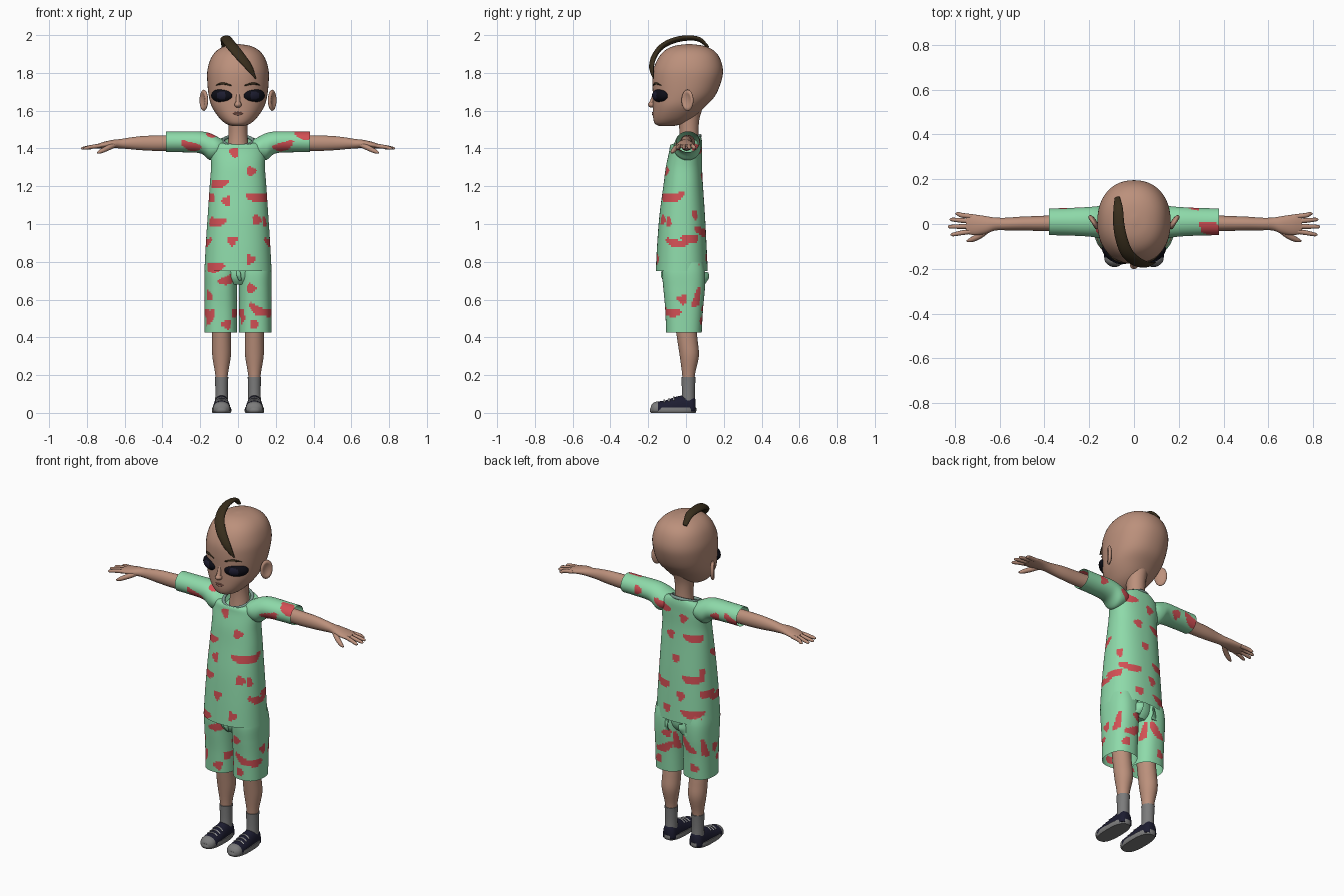
import bpy, bmesh, math
from mathutils import Vector as V, Euler

if "Cube" in bpy.data.objects:
    bpy.data.objects.remove(bpy.data.objects["Cube"])


def material(name, *rgb):
    m = bpy.data.materials.new(name)
    m.use_nodes = True
    m.diffuse_color = (*rgb, 1)
    m.node_tree.nodes["Principled BSDF"].inputs["Base Color"].default_value = (*rgb, 1)
    return m


SKIN = material("skin", .5, .28, .2)
GREEN = material("mint cloth", .27, .7, .4)
RED = material("red spots", .65, .08, .09)
HAIR = material("dark brown hair", .04, .027, .012)
NAVY = material("navy", .012, .012, .03)
BLACK = material("eye black", .004, .004, .008)
GREY = material("grey", .2, .2, .2)
TRIM = material("collar grey green", .2, .32, .28)
LIP = material("lip", .36, .16, .12)
LACE = material("lace", .45, .45, .47)


def finish(name, bm, *mats):
    bmesh.ops.recalc_face_normals(bm, faces=bm.faces[:])
    mesh = bpy.data.meshes.new(name)
    bm.to_mesh(mesh)
    bm.free()
    for m in mats:
        mesh.materials.append(m)
    ob = bpy.data.objects.new(name, mesh)
    bpy.context.collection.objects.link(ob)
    bpy.ops.object.select_all(action='DESELECT')
    ob.select_set(True)
    bpy.context.view_layer.objects.active = ob
    bpy.ops.object.shade_smooth_by_angle(angle=math.radians(45))
    return ob


def spline(p, i, t):
    a, b, c, d = (p[min(max(k, 0), len(p) - 1)] for k in range(i - 1, i + 3))
    return b + (c - a) * (t / 2) + (a * 2 - b * 5 + c * 4 - d) * (t * t / 2) + (b * 3 - a - c * 3 + d) * (t ** 3 / 2)


def loft(name, rings, *mats, n=32, sub=4, caps=True, power=2):
    """Skin smooth rings, each given as centre, first radius vector, second radius vector."""
    tracks = [list(t) for t in zip(*rings)]
    bm = bmesh.new()
    rows = []
    for k in range((len(rings) - 1) * sub + 1):
        i = min(k // sub, len(rings) - 2)
        c, u, v = (spline(t, i, k / sub - i) for t in tracks)
        row = []
        for j in range(n):
            a = math.tau * j / n
            x, y = (math.copysign(abs(f) ** (2 / power), f) for f in (math.cos(a), math.sin(a)))
            row.append(bm.verts.new(c + u * x + v * y))
        rows.append(row)
    for r, q in zip(rows, rows[1:]):
        for j in range(n):
            bm.faces.new((r[j - 1], r[j], q[j], q[j - 1]))
    if caps:
        bm.faces.new(rows[0])
        bm.faces.new(rows[-1])
    return finish(name, bm, *mats)


def upright(name, rows, *mats, x=0, **kw):
    """Rows: height, half width, front y, back y, optional forward dip."""
    rings = [(V((x, (r[2] + r[3]) / 2, r[0])), V((r[1], 0, 0)),
              V((0, (r[3] - r[2]) / 2, r[4] if len(r) > 4 else 0))) for r in rows]
    return loft(name, rings, *mats, **kw)


def sideways(name, s, rows, *mats, **kw):
    """Rows: x, y, z, half depth, half height."""
    rings = [(V((s * x, y, z)), V((0, ry, 0)), V((0, 0, rz))) for x, y, z, ry, rz in rows]
    return loft(name, rings, *mats, **kw)


def tube(name, pts, sizes, mat, flat=1, hub=None, n=12, sub=6):
    pts = [V(p) for p in pts]
    rings = []
    for i, p in enumerate(pts):
        t = (pts[min(i + 1, len(pts) - 1)] - pts[max(i - 1, 0)]).normalized()
        up = p - V(hub) if hub else V((0, .1, 1))
        side = t.cross(up).normalized()
        rings.append((p, side * sizes[i], side.cross(t) * sizes[i] * flat))
    return loft(name, rings, mat, n=n, sub=sub)


def ball(name, loc, scale, *mats, turn=0, dent=0):
    bm = bmesh.new()
    bmesh.ops.create_uvsphere(bm, u_segments=32, v_segments=20, radius=1)
    rot = Euler((0, 0, turn)).to_matrix()
    for v in bm.verts:
        p = v.co.copy()
        if dent and p.x * dent > 0:
            p.x -= dent * .9 * max(0, 1 - (p.y ** 2 + p.z ** 2) * 1.7)
        v.co = rot @ V(a * b for a, b in zip(p, scale)) + V(loc)
    return finish(name, bm, *mats)


# Cloth print: round dots (across, height) and long patches (across, height, slope)
DOTS = {
    "front": [(-.02, 1.38), (.07, 1.28), (-.06, 1.12), (.1, 1.02), (-.03, .91), (.065, .81), (-.14, 1.48),
              (.07, .66), (-.06, .47), (.085, .47), (-.16, .62), (.015, .5)],
    "back": [(0, 1.12), (-.04, .91), (-.04, 1.36), (.04, 1.25), (.05, .82), (-.24, 1.42), (.27, 1.44),
             (.06, .66), (-.11, .49), (.12, .49)],
    "side": [(-.1, 1.27), (-.1, 1.01), (.055, 1.05), (.09, .8), (-.02, .6)]}
PATCHES = {
    "front": [(-.11, 1.215, 0), (.1, 1.145, 0), (-.12, 1.01, 0), (-.13, .77, 0), (-.25, 1.415, -.3),
              (.24, 1.415, .3), (.35, 1.475, -.2), (-.05, .71, .4), (.11, .545, -.5), (-.16, .5, .9)],
    "back": [(-.1, 1.25, 0), (-.1, 1.01, 0), (-.1, .81, 0), (.09, .96, .1), (.1, 1.4, .3), (-.35, 1.42, .4),
             (-.08, .62, .8), (.08, .57, -.5)],
    "side": [(-.065, 1.145, .1), (.03, .925, .1), (-.05, .9, -.2), (-.085, .53, 0), (.06, .61, 1.2)]}


def print_cloth(ob, mid=0):
    for f in ob.data.polygons:
        c = f.center
        views = []
        if abs(f.normal.x) < .88:
            views.append(("front" if c.y < mid else "back", c.x))
        if abs(f.normal.x) > .7 and abs(c.x) < .2:
            views.append(("side", c.y))
        for key, a in views:
            hit = False
            for x, z in DOTS[key]:
                dx, dz = a - x, c.z - z
                wob = 1 + .15 * math.sin(3 * math.atan2(dz, dx) + 20 * x)
                hit |= math.hypot(dx, dz) < .025 * wob
            for x, z, s in PATCHES[key]:
                dx, dz = a - x, c.z - z
                u = dx * math.cos(s) + dz * math.sin(s)
                w = dz * math.cos(s) - dx * math.sin(s) - 4 * u * u + .005
                hit |= (u / .06) ** 2 + (w / .023) ** 2 < 1
            if hit:
                f.material_index = 1


# Head and neck
upright("head", [(1.52, .035, -.145, -.06), (1.532, .066, -.165, -.01), (1.565, .102, -.174, .045),
                 (1.62, .138, -.175, .1), (1.68, .155, -.175, .155), (1.76, .163, -.178, .188),
                 (1.82, .161, -.172, .195), (1.88, .142, -.146, .178), (1.92, .11, -.11, .145),
                 (1.943, .065, -.06, .095), (1.952, .01, 0, .03)], SKIN, n=48, sub=5, power=2.2)
upright("neck", [(1.39, .06, -.04, .07), (1.47, .05, -.034, .066), (1.55, .052, -.04, .07),
                 (1.62, .06, -.05, .09)], SKIN)
ball("nose_tip", (0, -.179, 1.632), (.019, .022, .016), SKIN)
tube("nose_bridge", [(0, -.166, 1.7), (0, -.175, 1.66), (0, -.185, 1.636)], [.008, .011, .013], SKIN)
for name, z, r in (("upper_lip", 1.59, .0045), ("lower_lip", 1.581, .006)):
    tube(name, [(-.03, -.17, 1.587), (0, -.175, z), (.03, -.17, 1.587)], [.002, r, .002], LIP)
for s, side in ((1, "left"), (-1, "right")):
    eye = ball(side + "_eye", (s * .083, -.134, 1.68), (.066, .036, .037), BLACK, NAVY, turn=s * .54)
    for f in eye.data.polygons:
        if math.hypot(f.center.x - s * .088, f.center.z - 1.68) < .024:
            f.material_index = 1
    tube(side + "_eyebrow", [(s * .035, -.175, 1.733), (s * .08, -.16, 1.744), (s * .117, -.132, 1.735)],
         [.003, .006, .002], HAIR)
    ball(side + "_ear", (s * .181, .008, 1.655), (.015, .036, .056), SKIN, turn=-s * .55, dent=s)

# Single lock of hair sweeping over the crown
tube("hair_lock", [(.095, -.172, 1.77), (.058, -.182, 1.83), (.012, -.168, 1.888), (-.03, -.13, 1.938),
                   (-.055, -.07, 1.97), (-.068, 0, 1.984), (-.071, .07, 1.977), (-.075, .118, 1.935)],
     [.004, .02, .027, .029, .028, .026, .022, .012], HAIR, flat=.5, hub=(0, 0, 1.75), n=16)

# Shirt
torso = upright("shirt_body", [(.75, .178, -.16, .115), (.9, .17, -.152, .108), (1.05, .16, -.14, .1),
                               (1.2, .15, -.12, .09), (1.3, .143, -.107, .085), (1.38, .146, -.09, .085),
                               (1.42, .136, -.085, .085, .01), (1.44, .11, -.08, .08, .02),
                               (1.442, .08, -.072, .074, .026)],
                GREEN, RED, n=112, sub=14, caps=False, power=2.3)
print_cloth(torso, -.02)
bpy.ops.mesh.primitive_torus_add(major_radius=.079, minor_radius=.009, major_segments=40, minor_segments=10,
                                 location=(0, 0, 1.44), rotation=(.35, 0, 0))
collar = bpy.context.object
collar.name = "collar"
collar.data.materials.append(TRIM)
bpy.ops.object.shade_smooth_by_angle(angle=math.radians(60))

# Shorts
upright("shorts_seat", [(.68, .07, -.09, .07), (.72, .1, -.115, .09), (.8, .12, -.115, .09)], GREEN)
tube("shorts_fly", [(0, -.118, .76), (.004, -.122, .73), (.012, -.113, .7)], [.01, .012, .006], GREEN)

for s, side in ((1, "left"), (-1, "right")):
    sleeve = sideways(side + "_sleeve", s, [(.07, .005, 1.405, .05, .035), (.11, .005, 1.405, .07, .057),
                                            (.15, .008, 1.41, .072, .071), (.2, .01, 1.432, .066, .058),
                                            (.3, .01, 1.435, .061, .055), (.38, .01, 1.435, .06, .055)],
                      GREEN, RED, n=64, sub=9, caps=False)
    print_cloth(sleeve, .01)
    short = upright(side + "_shorts_leg", [(.425, .086, -.105, .083), (.55, .086, -.11, .09),
                                           (.66, .086, -.12, .1), (.74, .086, -.126, .1),
                                           (.8, .08, -.12, .09)],
                    GREEN, RED, x=s * .091, n=80, sub=12, caps=False, power=2.4)
    print_cloth(short, -.01)
    tube(side + "_back_pocket", [(s * .055, .098, .745), (s * .06, .1, .715), (s * .06, .097, .68)],
         [.03, .031, .022], GREEN, flat=.2)

    # Arm, hand and fingers
    sideways(side + "_arm", s, [(.25, .008, 1.432, .04, .04), (.4, .003, 1.428, .034, .041),
                                (.5, .002, 1.428, .031, .038), (.57, 0, 1.427, .028, .031),
                                (.62, 0, 1.425, .029, .025), (.66, -.004, 1.424, .039, .022),
                                (.71, -.004, 1.418, .046, .017), (.75, 0, 1.411, .042, .011)], SKIN, n=24)
    for finger, y, tx, ty in (("little", .033, .797, .046), ("ring", .012, .822, .02),
                              ("middle", -.01, .83, -.012), ("index", -.032, .818, -.047)):
        tube(f"{side}_{finger}_finger", [(s * .72, y, 1.415), (s * .77, (y + ty) / 2, 1.409),
                                         (s * (tx - .01), ty, 1.401), (s * tx, ty, 1.399)],
             [.011, .0105, .008, .003], SKIN)
    tube(side + "_thumb", [(s * .65, -.022, 1.42), (s * .69, -.053, 1.402), (s * .725, -.07, 1.385),
                           (s * .745, -.076, 1.376)], [.014, .014, .011, .004], SKIN)

    # Leg, sock and shoe
    x = s * .087
    upright(side + "_leg", [(.1, .028, -.015, .043), (.2, .033, -.02, .047), (.3, .049, -.033, .068),
                            (.38, .05, -.045, .062), (.46, .05, -.056, .055), (.62, .06, -.07, .06)], SKIN, x=x)
    upright(side + "_sock", [(.06, .034, -.024, .048), (.11, .033, -.022, .047), (.16, .034, -.023, .049),
                             (.19, .036, -.024, .051)], GREY, x=x)
    upright(side + "_shoe_sole", [(0, .048, -.185, .05), (.012, .052, -.192, .055), (.028, .05, -.188, .054)],
            GREY, x=x, power=2.6)
    rings = [(V((x, y, .02)), V((r, 0, 0)), V((0, 0, h))) for y, r, h in
             ((-.186, .022, .018), (-.165, .043, .037), (-.11, .047, .046), (-.05, .044, .066),
              (0, .041, .075), (.035, .038, .072), (.051, .025, .05))]
    shoe = loft(side + "_shoe_upper", rings, NAVY, GREY, sub=6, power=2.2)
    for v in shoe.data.vertices:
        v.co.z = max(v.co.z, .008)
    for f in shoe.data.polygons:
        f.material_index = int(f.center.y < -.145)
    for k, (y, h) in enumerate(((-.115, .047), (-.09, .053), (-.065, .062))):
        tube(f"{side}_lace_{k + 1}", [(x + d, y, .021 + h * math.sqrt(1 - (d / .047) ** 2))
                                      for d in (-.032, -.016, 0, .016, .032)], [.005] * 5, LACE, flat=.7)
